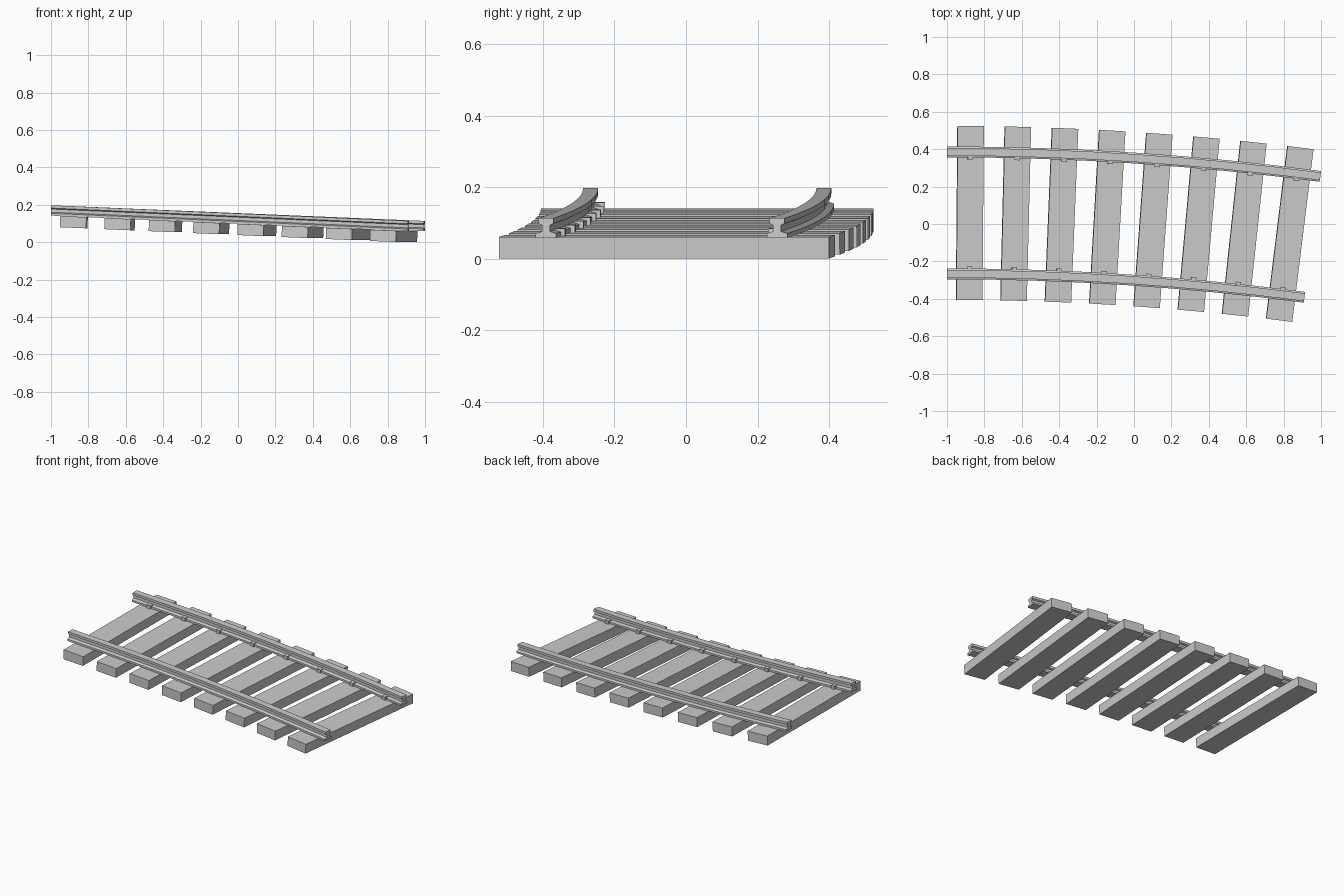
import bpy, bmesh
from math import sin, cos, radians, atan
from mathutils import Vector

if "Cube" in bpy.data.objects:
    bpy.data.objects.remove(bpy.data.objects["Cube"])

# Track path: gentle arc bending towards -y while descending
R, ANGLE = 14.97, radians(7.5)
X0, Y0 = -1.0, 0.0595
TOP0, SLOPE = 0.142, 0.0427      # height of sleeper tops at the start, fall per unit
LENGTH = R * ANGLE
COUNT = 8
GAUGE = 0.326                    # rail offset from the centre line


def track_point(t, offset, height):
    a = t * ANGLE
    r = R + offset
    return Vector((X0 + r * sin(a), Y0 - R + r * cos(a),
                   TOP0 - SLOPE * LENGTH * t + height))


def block(name, t, offset, height, size):
    """Box aligned with the track at fraction t of its length."""
    bm = bmesh.new()
    bmesh.ops.create_cube(bm, size=1)
    bmesh.ops.scale(bm, vec=size, verts=bm.verts)
    mesh = bpy.data.meshes.new(name)
    bm.to_mesh(mesh)
    bm.free()
    ob = bpy.data.objects.new(name, mesh)
    ob.location = track_point(t, offset, height)
    ob.rotation_euler = (0, atan(SLOPE), -t * ANGLE)
    bpy.context.collection.objects.link(ob)


def rail(name, offset):
    """Sweep an I-shaped profile along the arc."""
    half = [(0.029, 0), (0.029, 0.012), (0.011, 0.018), (0.011, 0.035),
            (0.021, 0.040), (0.021, 0.055)]
    profile = half + [(-x, z) for x, z in reversed(half)]
    bm = bmesh.new()
    rings = [[bm.verts.new(track_point(i / COUNT, offset + x, z)) for x, z in profile]
             for i in range(COUNT + 1)]
    n = len(profile)
    for a, b in zip(rings, rings[1:]):
        for j in range(n):
            k = (j + 1) % n
            bm.faces.new((a[j], a[k], b[k], b[j]))
    bm.faces.new(rings[0])
    bm.faces.new(rings[-1])
    bmesh.ops.recalc_face_normals(bm, faces=bm.faces)
    mesh = bpy.data.meshes.new(name)
    bm.to_mesh(mesh)
    bm.free()
    bpy.context.collection.objects.link(bpy.data.objects.new(name, mesh))


# Rails
rail("outer_rail", GAUGE)
rail("inner_rail", -GAUGE)

# Sleepers, each with a clip on the inner side of both rails
for i in range(COUNT):
    t = (i + 0.5) / COUNT
    block(f"sleeper_{i + 1}", t, 0, -0.030, (0.14, 0.93, 0.060))
    for side, label in ((1, "outer"), (-1, "inner")):
        block(f"{label}_clip_{i + 1}", t, side * (GAUGE - 0.026), 0.010,
              (0.027, 0.028, 0.022))
